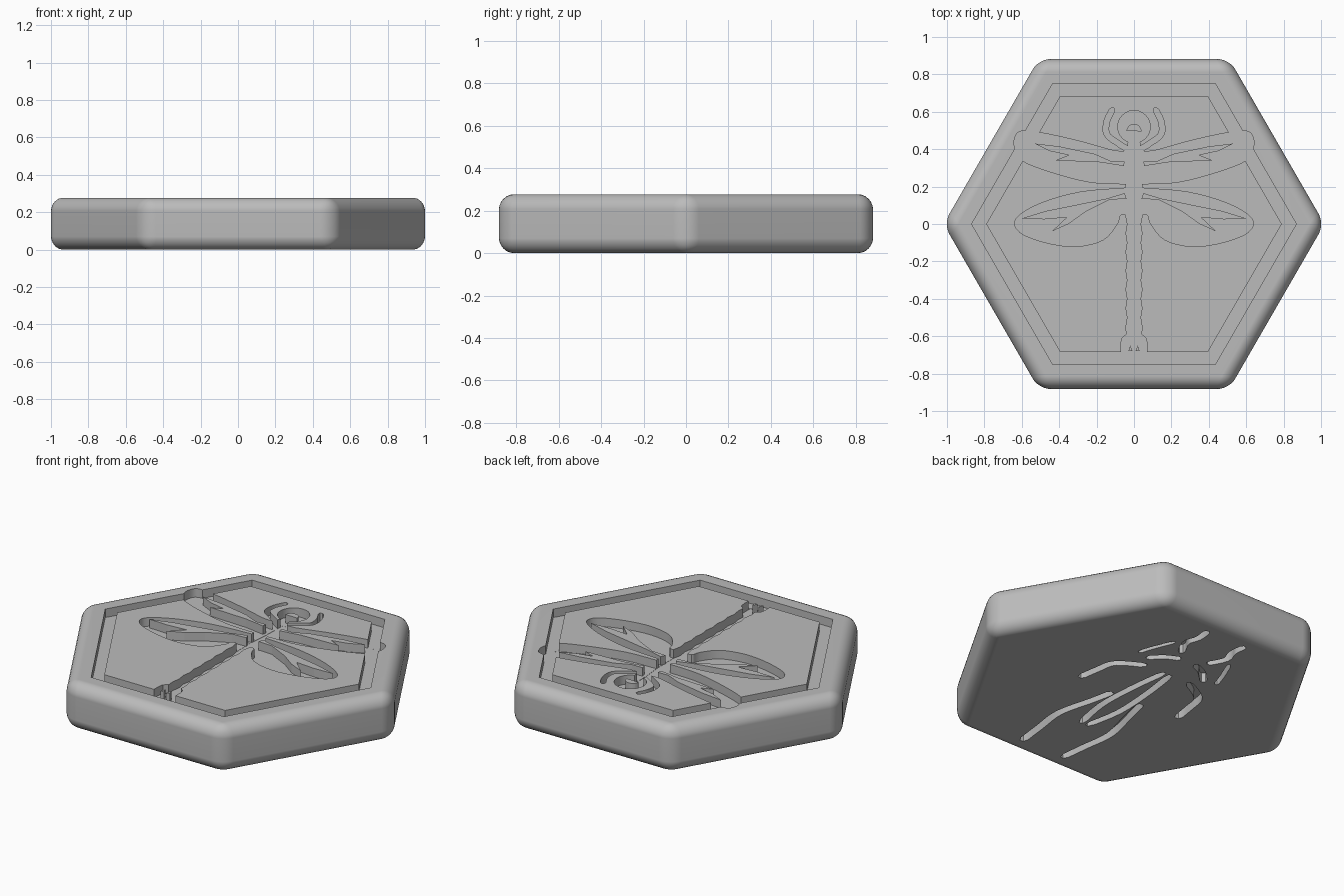
import bpy, bmesh, math
from mathutils import Vector

cube = bpy.data.objects.get("Cube")
if cube:
    bpy.data.objects.remove(cube)

HEIGHT, DEPTH, PAD = 0.277, 0.05, 0.03

stone = bpy.data.materials.new("stone_grey")
stone.use_nodes = True
grey = (0.5, 0.5, 0.5, 1)
stone.diffuse_color = grey
stone.node_tree.nodes["Principled BSDF"].inputs["Base Color"].default_value = grey


def make_object(name, bm):
    bmesh.ops.recalc_face_normals(bm, faces=bm.faces)
    mesh = bpy.data.meshes.new(name)
    bm.to_mesh(mesh)
    bm.free()
    mesh.materials.append(stone)
    obj = bpy.data.objects.new(name, mesh)
    bpy.context.collection.objects.link(obj)
    return obj


def prism(name, polygons, z0, z1):
    """Flat polygons extruded straight up."""
    bm = bmesh.new()
    for poly in polygons:
        bm.faces.new([bm.verts.new((p[0], p[1], z0)) for p in poly])
    bmesh.ops.remove_doubles(bm, verts=bm.verts, dist=1e-5)
    ext = bmesh.ops.extrude_face_region(bm, geom=bm.faces[:])
    top = [g for g in ext["geom"] if isinstance(g, bmesh.types.BMVert)]
    bmesh.ops.translate(bm, verts=top, vec=(0, 0, z1 - z0))
    return make_object(name, bm)


def smooth(points, closed=True, steps=4):
    """Smooth curve through the given points."""
    pts = [Vector(p) for p in points]
    n = len(pts)
    get = (lambda i: pts[i % n]) if closed else (lambda i: pts[max(0, min(n - 1, i))])
    out = []
    for i in range(n if closed else n - 1):
        a, b, c, d = (get(i + k) for k in (-1, 0, 1, 2))
        for s in range(steps):
            t = s / steps
            out.append(0.5 * (2 * b + (c - a) * t + (2 * a - 5 * b + 4 * c - d) * t ** 2
                              + (3 * b - a - 3 * c + d) * t ** 3))
    return out if closed else out + [pts[-1]]


def ribbon(points, width):
    """Outline of a stroke with slightly tapered ends."""
    path = smooth(points, closed=False)
    left, right = [], []
    for i, p in enumerate(path):
        d = (path[min(i + 1, len(path) - 1)] - path[max(i - 1, 0)]).normalized()
        taper = 0.5 if i in (0, len(path) - 1) else 1
        side = Vector((-d.y, d.x)) * width / 2 * taper
        left.append(p + side)
        right.append(p - side)
    return left + right[::-1]


def mirror(poly):
    return [(-p[0], p[1]) for p in poly][::-1]


def circle(x, y, r, start=0, sweep=360, n=24):
    return [(x + r * math.cos(math.radians(start + sweep * i / n)),
             y + r * math.sin(math.radians(start + sweep * i / n))) for i in range(n)]


def hexagon(r):
    return circle(0, 0, r, n=6)


# Rounded hexagonal tile
tile = prism("hexagon_tile", [hexagon(1.0185)], 0, HEIGHT)
bm = bmesh.new()
bm.from_mesh(tile.data)
bmesh.ops.bevel(bm, geom=bm.edges[:], offset=0.07, segments=6, profile=0.5, affect='EDGES')
bm.to_mesh(tile.data)
bm.free()

cuts = 0


def engrave(polygons, top=True):
    """Sink a shape into the upper or lower face of the tile."""
    global cuts
    cuts += 1
    depth = DEPTH + cuts * 0.0002
    z0, z1 = (HEIGHT - depth, HEIGHT + PAD) if top else (-PAD, depth)
    cutter = prism("cutter", polygons, z0, z1)
    cutter.hide_render = True
    mod = tile.modifiers.new("engrave", 'BOOLEAN')
    mod.operation, mod.solver, mod.object = 'DIFFERENCE', 'EXACT', cutter
    bpy.context.view_layer.objects.active = tile
    bpy.ops.object.modifier_apply(modifier=mod.name)
    bpy.data.objects.remove(cutter)


# Hexagonal border groove
outer, inner = hexagon(0.868), hexagon(0.79)
engrave([[outer[i], outer[(i + 1) % 6], inner[(i + 1) % 6], inner[i]] for i in range(6)])

# Wings and antennae, left and right
upper_wing = smooth([(-.01, .38), (.1, .39), (.3, .445), (.51, .49), (.61, .495), (.64, .45),
                     (.635, .4), (.6, .34), (.45, .28), (.24, .225), (.06, .215), (-.01, .22)])
lower_wing = smooth([(-.01, .19), (.06, .19), (.29, .17), (.5, .11), (.63, .03), (.61, -.045),
                     (.47, -.1), (.31, -.12), (.165, -.085), (.09, 0), (.07, .05), (-.01, .06)])
antenna = ribbon([(.11, .62), (.145, .55), (.145, .48), (.09, .435), (.02, .39)], 0.03)
for shape in (upper_wing, lower_wing, antenna):
    engrave([shape])
    engrave([mirror(shape)])

# Head, neck and segmented tail
engrave([circle(0, 0.52, 0.087)])
engrave([[(-.025, .56), (.025, .56), (.022, .605), (-.022, .605)]])
side = [(.03, .46), (.035, .3), (.045, .2), (.045, .05)]
side += [(0.035 + 0.008 * (i % 2), -0.05 * i) for i in range(12)]
side += [(.04, -.59), (.065, -.61), (.07, -.64), (.07, -.7)]
engrave([side + mirror(side)])

# Narrow strokes of the insect on the underside
strokes = [
    ([(.14, -.77), (.16, -.6), (.18, -.41), (.13, -.2), (.1, -.06)], 0.045),
    ([(.34, -.05), (.32, .08), (.29, .19), (.145, .28)], 0.045),
    ([(.27, .36), (.24, .45), (.19, .57)], 0.025),
    ([(.13, .77), (.12, .68), (.14, .6), (.09, .5)], 0.04),
    ([(.2, .34), (.13, .41), (.05, .45)], 0.04),
    ([(.02, -.42), (.06, -.2), (.05, .05), (.02, .28)], 0.04),
]
for path, width in strokes:
    shape = ribbon(path, width)
    engrave([shape], top=False)
    engrave([mirror(shape)], top=False)

# Raised veins, face and tail tip standing in the recess
upper_vein = [(.53, .43), (.4, .415), (.21, .375), (.12, .335), (.05, .335), (.055, .31),
              (.18, .33), (.3, .335), (.42, .34), (.35, .368), (.45, .39)]
lower_vein = [(.6, .03), (.47, .07), (.32, .1), (.15, .135), (.05, .165), (.04, .135),
              (.13, .13), (.26, .065), (.35, 0), (.44, -.04), (.36, .035), (.48, .025)]
tip = [(.008, -.68), (.03, -.68), (.02, -.65)]
islands = {"face_ridge": circle(0, .495, .04, 0, 187, 16)}
for name, shape in (("upper_vein", upper_vein), ("lower_vein", lower_vein), ("tail_tip", tip)):
    islands["left_" + name] = shape
    islands["right_" + name] = mirror(shape)
for name, shape in islands.items():
    prism(name, [shape], HEIGHT - DEPTH - 0.01, HEIGHT)

# Smooth the rounded rim, keep the carved edges crisp
bpy.ops.object.select_all(action='DESELECT')
tile.select_set(True)
bpy.context.view_layer.objects.active = tile
bpy.ops.object.shade_smooth_by_angle(angle=math.radians(30))
weighted = tile.modifiers.new("clean_normals", 'WEIGHTED_NORMAL')
weighted.keep_sharp = True
